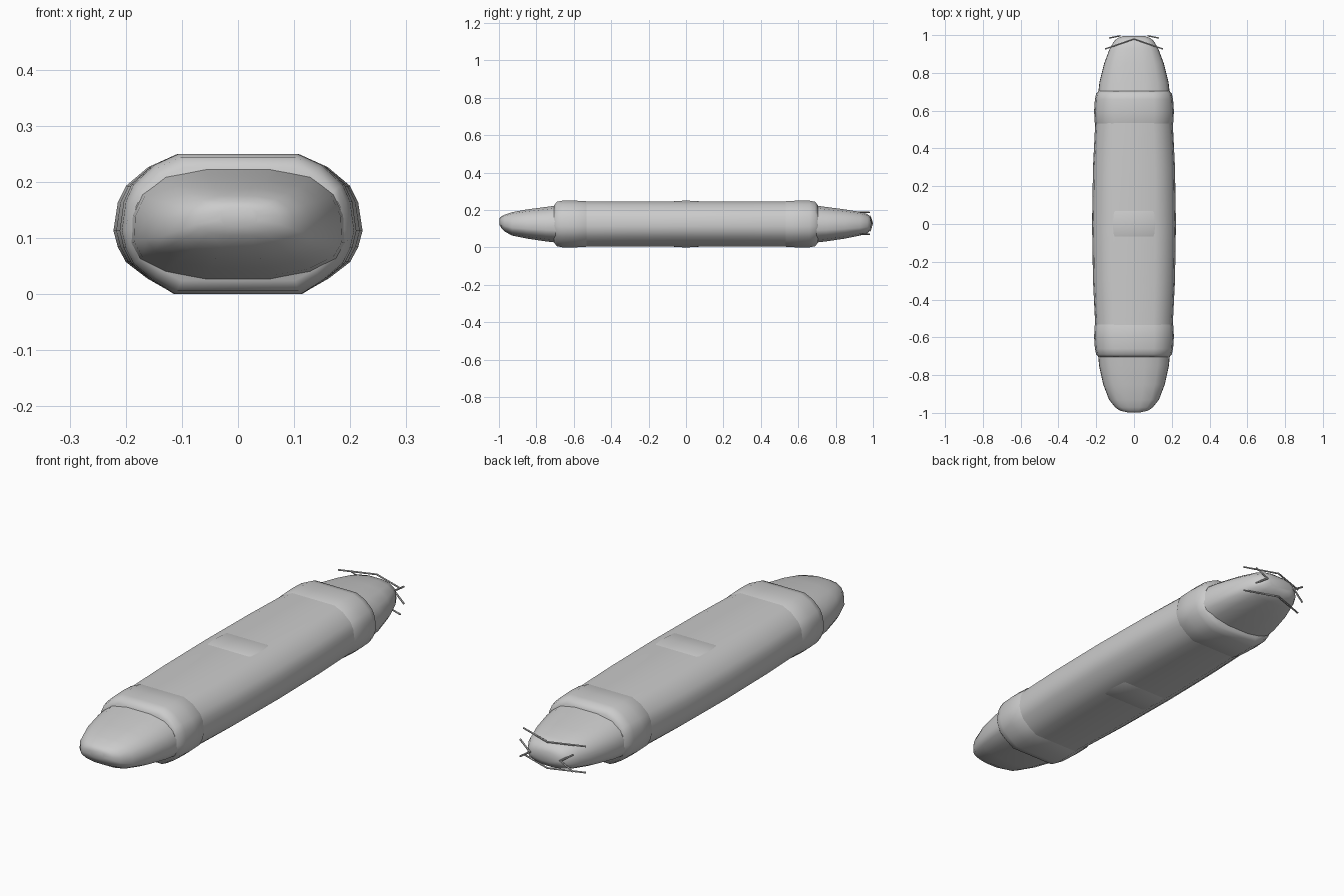
import bpy, bmesh, math
from mathutils import Vector

if "Cube" in bpy.data.objects:
    bpy.data.objects.remove(bpy.data.objects["Cube"])

# Half outlines as (fraction of half width, fraction of height), top to bottom
HULL = [(0.51, 1), (0.72, 0.92), (0.9, 0.78), (0.965, 0.66), (1, 0.45),
        (0.965, 0.33), (0.9, 0.22), (0.73, 0.10), (0.54, 0)]
CAP = [(0.3, 1), (0.68, 0.93), (0.9, 0.77), (0.99, 0.58), (1, 0.33),
       (0.92, 0.19), (0.68, 0.07), (0.3, 0)]


def finish(bm, name, angle=35):
    bmesh.ops.recalc_face_normals(bm, faces=bm.faces)
    mesh = bpy.data.meshes.new(name)
    bm.to_mesh(mesh)
    bm.free()
    ob = bpy.data.objects.new(name, mesh)
    bpy.context.collection.objects.link(ob)
    bpy.ops.object.select_all(action='DESELECT')
    ob.select_set(True)
    bpy.context.view_layer.objects.active = ob
    bpy.ops.object.shade_smooth_by_angle(angle=math.radians(angle))
    return ob


def loft(name, outline, stations):
    """Skin a mirrored outline through stations (y, half width, bottom, top)."""
    loop = outline + [(-u, v) for u, v in reversed(outline)]
    bm = bmesh.new()
    rings = [[bm.verts.new((u * w, y, lo + v * (hi - lo))) for u, v in loop]
             for y, w, lo, hi in stations]
    n = len(loop)
    for a, b in zip(rings, rings[1:]):
        for i in range(n):
            bm.faces.new((a[i], a[(i + 1) % n], b[(i + 1) % n], b[i]))
    bm.faces.new(rings[0])
    bm.faces.new(rings[-1])
    return finish(bm, name, 45)


def rod(name, points, r=0.004):
    """Bent thin bar made of straight six-sided pieces."""
    bm = bmesh.new()
    for a, b in zip(points, points[1:]):
        a, b = Vector(a), Vector(b)
        d = b - a
        m = d.to_track_quat('Z', 'Y').to_matrix().to_4x4()
        m.translation = (a + b) / 2
        bmesh.ops.create_cone(bm, cap_ends=True, segments=6, radius1=r,
                              radius2=r, depth=d.length + r, matrix=m)
    return finish(bm, name)


# Main tube, bulging slightly in the middle
loft("main_hull", HULL, [(-0.62, 0.2, 0.004, 0.246), (-0.5, 0.207, 0.004, 0.246),
     (-0.3, 0.217, 0.004, 0.246), (0, 0.222, 0.004, 0.246), (0.3, 0.217, 0.004, 0.246),
     (0.5, 0.207, 0.004, 0.246), (0.62, 0.2, 0.004, 0.246)])

# Swelling in the middle of the roof and belly
loft("middle_swelling", HULL, [(-0.08, 0.19, 0.008, 0.242), (-0.06, 0.2, 0.002, 0.248),
     (0, 0.205, 0, 0.25), (0.06, 0.2, 0.002, 0.248), (0.085, 0.19, 0.008, 0.242)])

# Collars and tapered ends
for s, side in ((-1, "front"), (1, "back")):
    loft(side + "_collar", HULL, [(s * y, w, lo, 0.25 - lo) for y, w, lo in (
        (0.51, 0.195, 0.012), (0.54, 0.209, 0.002), (0.6, 0.211, 0), (0.66, 0.207, 0),
        (0.69, 0.2, 0.006), (0.705, 0.188, 0.024))])

loft("front_nose", CAP, [(-0.66, 0.193, 0.022, 0.228), (-0.75, 0.185, 0.032, 0.216),
     (-0.85, 0.163, 0.047, 0.203), (-0.93, 0.132, 0.063, 0.188),
     (-0.97, 0.1, 0.085, 0.175), (-0.988, 0.075, 0.105, 0.165), (-0.997, 0.035, 0.12, 0.155)])
loft("back_tail", CAP, [(0.66, 0.193, 0.022, 0.228), (0.75, 0.183, 0.032, 0.216),
     (0.85, 0.158, 0.047, 0.203), (0.93, 0.128, 0.063, 0.19),
     (0.97, 0.104, 0.075, 0.178), (0.985, 0.085, 0.09, 0.165), (0.994, 0.06, 0.105, 0.15)])

# Bent bars above and below the tail, V-shaped brackets at its sides
for name, z in (("upper_tail_bar", 0.187), ("lower_tail_bar", 0.07)):
    rod(name, [(-0.152, 0.927, z), (0, 0.98, z), (0.152, 0.927, z)])
for s, side in ((-1, "left"), (1, "right")):
    rod(side + "_tail_bracket", [(s * 0.13, 0.985, 0.165), (s * 0.075, 0.996, 0.128),
                                 (s * 0.13, 0.985, 0.09)])
